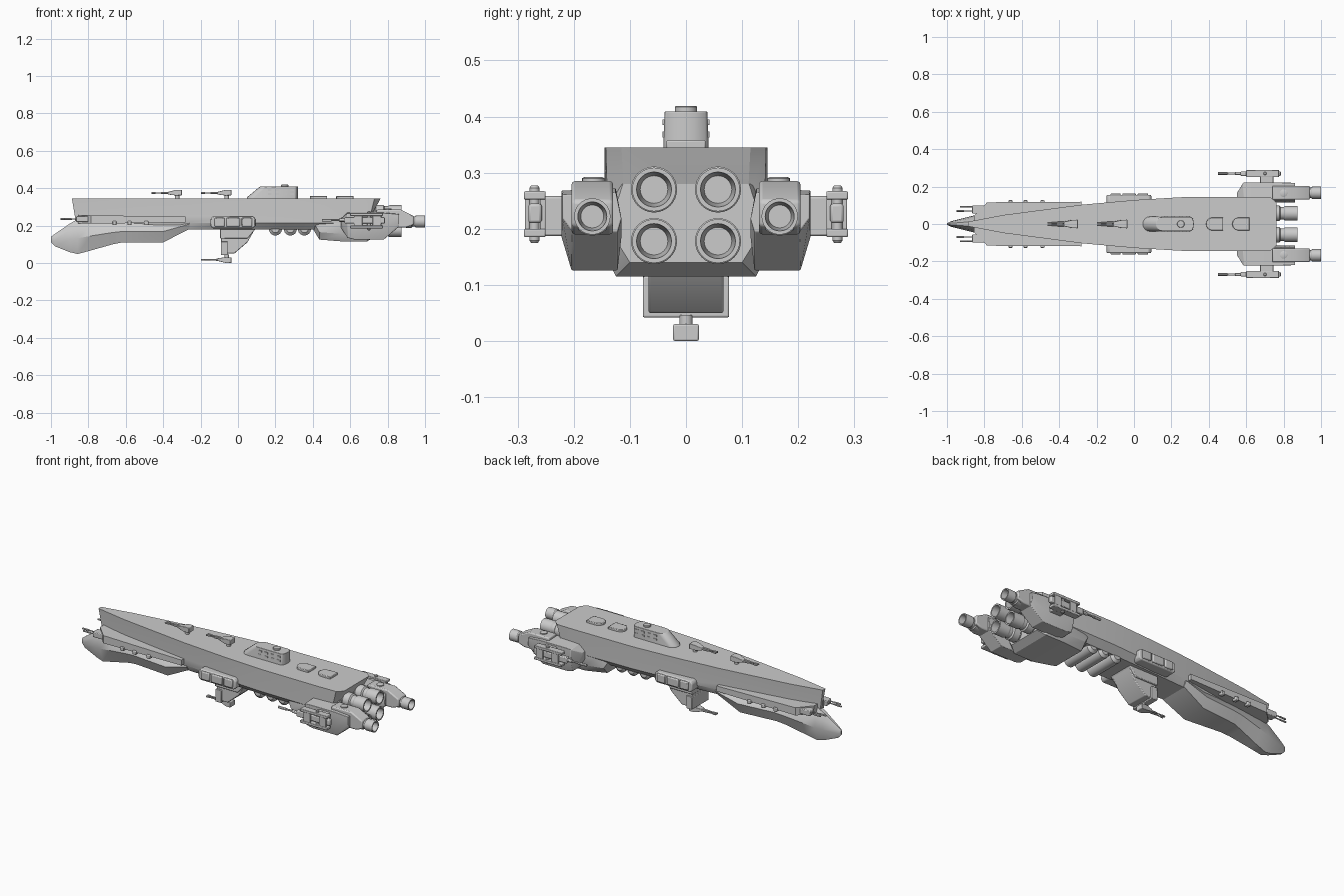
import bpy, bmesh, math
from mathutils import Vector

if "Cube" in bpy.data.objects:
    bpy.data.objects.remove(bpy.data.objects["Cube"])


def finish(name, bm, bevel=0.0, smooth=True):
    bmesh.ops.recalc_face_normals(bm, faces=bm.faces[:])
    me = bpy.data.meshes.new(name)
    bm.to_mesh(me)
    bm.free()
    ob = bpy.data.objects.new(name, me)
    bpy.context.collection.objects.link(ob)
    if bevel:
        m = ob.modifiers.new("Bevel", 'BEVEL')
        m.width, m.segments, m.limit_method = bevel, 2, 'ANGLE'
    if smooth:
        bpy.ops.object.select_all(action='DESELECT')
        ob.select_set(True)
        bpy.context.view_layer.objects.active = ob
        bpy.ops.object.shade_smooth_by_angle(angle=math.radians(30))
    return ob


def loft(name, rings, bevel=0.0, closed=True):
    """Skin matching rings of points and cap both ends."""
    bm = bmesh.new()
    vs = [[bm.verts.new(p) for p in r] for r in rings]
    n = len(vs[0])
    for a, b in zip(vs, vs[1:]):
        for i in range(n):
            j = (i + 1) % n
            bm.faces.new((a[i], a[j], b[j], b[i]))
    if closed:
        bm.faces.new(vs[0])
        bm.faces.new(vs[-1])
    return finish(name, bm, bevel)


def side_prism(name, pts, y0, y1, bevel=0.0):
    return loft(name, [[(x, y, z) for x, z in pts] for y in (y0, y1)], bevel)


def plan_prism(name, pts, z0, z1, bevel=0.0):
    return loft(name, [[(x, y, z) for x, y in pts] for z in (z0, z1)], bevel)


def box(name, x0, x1, y0, y1, z0, z1, bevel=0.0):
    return plan_prism(name, [(x0, y0), (x1, y0), (x1, y1), (x0, y1)], z0, z1, bevel)


def revolve(name, origin, axis, prof, seg=24):
    """Turn (distance, radius) pairs about the x, y or z axis."""
    u, v = {'x': ((0, 1, 0), (0, 0, 1)), 'y': ((0, 0, 1), (1, 0, 0)), 'z': ((1, 0, 0), (0, 1, 0))}[axis]
    u, v = Vector(u), Vector(v)
    w = u.cross(v)
    rings = [[Vector(origin) + w * d + (u * math.cos(2 * math.pi * i / seg) + v * math.sin(2 * math.pi * i / seg)) * r
              for i in range(seg)] for d, r in prof]
    return loft(name, rings)


def mirrored(half):
    return half + [(x, -y, z) for x, y, z in reversed(half)]


# Upper hull: deck, flared side, chamfered belly; raked stern
hull = []
for xt, xb, yt, ym, yb, zb in [(-.888, -.868, .012, .008, .006, .20), (-.7, -.7, .048, .042, .035, .18),
                               (-.28, -.28, .103, .098, .08, .18), (0, 0, .128, .125, .095, .18),
                               (.25, .25, .143, .14, .105, .18), (.62, .62, .145, .145, .11, .18),
                               (.73, .70, .143, .14, .11, .17), (.762, .70, .115, .11, .10, .17)]:
    xm = xt + (xb - xt) * .8
    hull.append(mirrored([(xt, yt, .345), (xm, ym, .25), (xb, ym, .215), (xb, yb, zb)]))
loft("main_hull", hull)

# Ram bow and forward keel
keel = []
for x, zt, zb, w, wb in [(-1, .14, .11, .004, .002), (-.98, .155, .09, .014, .006), (-.9, .21, .058, .034, .012),
                         (-.857, .235, .048, .045, .018), (-.79, .24, .066, .056, .026), (-.67, .24, .10, .072, .045),
                         (-.62, .24, .11, .077, .055), (-.4, .24, .11, .098, .075), (-.26, .24, .182, .105, .085)]:
    zm = zb + (zt - zb) * .45
    keel.append(mirrored([(x, w * .3, zt), (x, w * .75, zt - (zt - zm) * .4), (x, w, zm), (x, wb, zb)]))
loft("ram_bow", keel)

# Aft lower hull and engine block
aft = []
for x, y, yb, zb in [(.405, .125, .10, .175), (.435, .135, .10, .125), (.56, .145, .125, .115),
                     (.69, .145, .125, .115), (.73, .125, .10, .14)]:
    aft.append(mirrored([(x, y * .9, .28), (x, y, .24), (x, y, zb + .04), (x, yb, zb)]))
loft("aft_lower_hull", aft)

# Belly ribs
for x in (.2, .28, .355):
    revolve("belly_rib", (x, 0, .182), 'y', [(-.105, .02), (-.092, .035), (.092, .035), (.105, .02)])

# Belly tower
side_prism("belly_tower", [(-.093, .19), (-.09, .05), (-.02, .05), (.05, .11), (.09, .18)], -.067, .067, .004)
side_prism("belly_tower_collar", [(-.092, .115), (-.092, .042), (-.055, .042), (-.055, .115)], -.077, .077, .003)
side_prism("belly_tower_root", [(-.095, .19), (-.095, .13), (.05, .13), (.1, .19)], -.077, .077, .004)

# Bridge with rounded ends
def capsule(x0, x1, r, back=True, n=8):
    pts = [(x0 + r - r * math.sin(math.pi * i / n), r * math.cos(math.pi * i / n)) for i in range(n + 1)]
    if back:
        return pts + [(x1 - r / 2 + r / 2 * math.sin(math.pi * i / n), -r * math.cos(math.pi * i / n)) for i in range(n + 1)]
    return pts + [(x1, -r), (x1, r)]


loft("bridge", [[(x, y, .34) for x, y in capsule(.045, .32, .04)],
                [(x, y, .353) for x, y in capsule(.05, .32, .04)],
                [(x, y, .409) for x, y in capsule(.118, .32, .038)]], .002)
revolve("bridge_dome", (.25, 0, .405), 'z', [(0, .02), (.012, .02), (.014, .018)])
for s in (1, -1):
    for x in (.17, .21, .25, .29):
        for z in (.368, .39):
            box("bridge_window", x - .01, x + .01, s * .036, s * .042, z - .005, z + .005)

# Deck hatches
for x in (.385, .525):
    plan_prism("deck_hatch", capsule(x, x + .092, .035, False), .34, .358, .003)


# Gun turrets: two on deck, one hanging below
def turret(x, z, d):
    revolve("turret_neck", (x, 0, z), 'z', [(-.004 * d, .012), (.012 * d, .012)], 16)
    pts = [(x + .025, .01), (x + .025, .036), (x - .005, .036), (x - .05, .026), (x - .05, .014), (x - .01, .01)]
    pts = [(a, z + b * d) for a, b in pts]
    rings = [[(a, y * (1 if a > x - .02 else .55), b) for a, b in pts] for y in (-.023, .023)]
    loft("turret_body", rings, .003)
    for y in (-.007, .007):
        revolve("turret_barrel", (x - .138, y, z + .021 * d), 'x',
                [(0, .005), (.02, .005), (.022, .0035), (.05, .0035), (.052, .005), (.1, .006)], 10)


turret(-.325, .35, 1.15)
turret(-.06, .35, 1.15)
turret(-.06, .0415, -1.15)


# Nozzle with a hollow throat
def nozzle(name, x0, x1, y, z, r):
    L = x1 - x0
    revolve(name, (x0, y, z), 'x', [(0, r * .9), (L * .35, r * .9), (L * .37, r), (L * .55, r), (L * .58, r * .82),
                                    (L * .66, r * .82), (L * .7, r * .95), (L, r * .95), (L, r * .76), (L * .7, r * .6)], 32)


for y in (-.057, .057):
    for z in (.178, .27):
        nozzle("main_engine", .66, .873, y, z, .041)

for s in (1, -1):
    # Forward sponson with its guns and knobs
    rings = []
    for x, yo, z0, z1 in [(-.855, .045, .212, .258), (-.785, .116, .21, .255), (-.28, .119, .217, .248)]:
        rings.append([(x, 0, z0), (x, s * yo, z0), (x, s * yo, z1), (x, 0, z1)])
    loft("sponson", rings)
    box("sponson_gun_mount", -.865, -.8, s * .055, s * .1, .219, .25, .004)
    for y, x0 in ((.07, -.95), (.092, -.93)):
        revolve("sponson_gun", (x0, s * y, .235), 'x', [(0, .005), (.04, .005), (.042, .0035), (.12, .0035)], 10)
    for x in (-.66, -.58, -.49):
        box("sponson_knob", x - .011, x + .011, s * .10, s * .127, .202, .224, .004)

    # Side blister
    side_prism("side_blister", [(-.147, .198), (-.135, .185), (.08, .185), (.093, .198), (.093, .236),
                                (.08, .249), (-.135, .249), (-.147, .236)], s * .09, s * .155, .006)
    for x0, x1 in ((-.125, -.072), (-.062, .01), (.02, .075)):
        box("blister_panel", x0, x1, s * .14, s * .164, .195, .242, .005)

    # Outer engine pod
    sec = lambda x, yo, zt, zb, k: [(x, s * .115, zb + .06 * k), (x, s * .122, zb), (x, s * (yo - .018), zb),
                                    (x, s * yo, zb + .06 * k), (x, s * yo, zt - .004), (x, s * .125, zt)]
    loft("engine_pod", [sec(.55, .165, .24, .19, .5), sec(.585, .222, .27, .135, 1), (sec(.62, .222, .272, .126, 1)),
                        sec(.78, .222, .272, .126, 1), sec(.862, .22, .265, .195, .4)], .002)
    side_prism("pod_housing", [(.74, .285), (.87, .285), (.94, .25), (.94, .205), (.90, .19), (.74, .19)],
               s * .13, s * .204, .006)
    revolve("pod_cap", (.80, s * .165, .28), 'z', [(0, .02), (.01, .02), (.012, .016)])
    nozzle("pod_engine", .84, 1.0, s * .167, .222, .034)

    # Side cannon on its bracket
    box("cannon_arm", .675, .745, s * .21, s * .258, .187, .258, .004)
    for z0, z1 in ((.185, .2), (.252, .267)):
        box("cannon_bracket", .60, .775, s * .25, s * .289, z0, z1, .003)
    box("cannon_inner_plate", .62, .77, s * .25, s * .26, .19, .262, .002)
    for x in (.62, .72):
        box("cannon_strut", x, x + .045, s * .279, s * .287, .19, .262, .002)
    box("cannon_body", .57, .785, s * .257, s * .281, .21, .245, .005)
    revolve("cannon_pivot", (.70, s * .27, .175), 'z', [(0, .006), (.004, .009), (.098, .009), (.102, .006)], 16)
    revolve("cannon_barrel", (.45, s * .27, .229), 'x',
            [(0, .007), (.05, .007), (.052, .005), (.09, .005), (.092, .009), (.14, .009)], 12)
